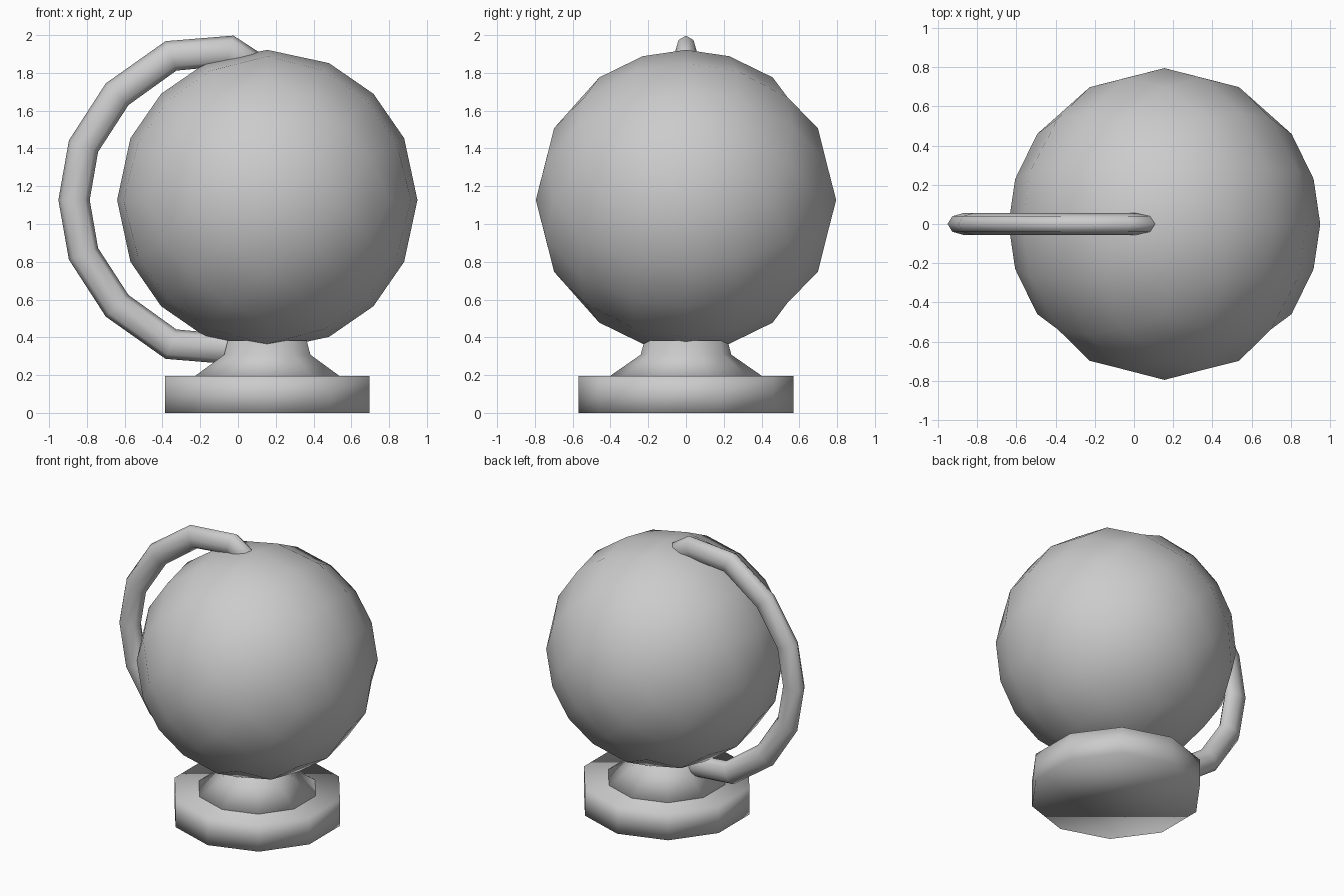
import bpy, bmesh, math
from mathutils import Vector, Matrix

cube = bpy.data.objects.get("Cube")
if cube:
    bpy.data.objects.remove(cube, do_unlink=True)

AXIS_X = 0.155      # vertical axis of globe and stand
GLOBE_Z = 1.127
GLOBE_R = 0.795

grey = bpy.data.materials.new("plain grey")
grey.use_nodes = True
grey.diffuse_color = (0.6, 0.6, 0.6, 1)
grey.node_tree.nodes["Principled BSDF"].inputs["Base Color"].default_value = (0.6, 0.6, 0.6, 1)


def finish(bm, name):
    bmesh.ops.recalc_face_normals(bm, faces=bm.faces)
    for face in bm.faces:
        face.smooth = True
    mesh = bpy.data.meshes.new(name)
    bm.to_mesh(mesh)
    bm.free()
    mesh.materials.append(grey)
    obj = bpy.data.objects.new(name, mesh)
    bpy.context.collection.objects.link(obj)
    return obj


def skin(bm, rings):
    """Join successive vertex rings with quads and cap both ends."""
    loops = [[bm.verts.new(p) for p in ring] for ring in rings]
    n = len(loops[0])
    for a, b in zip(loops, loops[1:]):
        for i in range(n):
            j = (i + 1) % n
            bm.faces.new((a[i], a[j], b[j], b[i]))
    bm.faces.new(loops[0])
    bm.faces.new(loops[-1])


def lathe(name, profile, sides=10):
    bm = bmesh.new()
    turns = [math.pi / 2 + math.tau * i / sides for i in range(sides)]
    skin(bm, [[(AXIS_X + r * math.cos(t), r * math.sin(t), z) for t in turns]
              for r, z in profile])
    return finish(bm, name)


# Globe: subdivided cube rounded into a ball, turned to stand on an edge
def rounded(p):
    x, y, z = (c * c for c in p)
    return Vector((p.x * math.sqrt(1 - y / 2 - z / 2 + y * z / 3),
                   p.y * math.sqrt(1 - x / 2 - z / 2 + x * z / 3),
                   p.z * math.sqrt(1 - x / 2 - y / 2 + x * y / 3)))


bm = bmesh.new()
bmesh.ops.create_cube(bm, size=2)
bmesh.ops.subdivide_edges(bm, edges=bm.edges[:], cuts=3, use_grid_fill=True)
turn = Matrix.Rotation(math.radians(45), 3, 'Y')
for v in bm.verts:
    v.co = turn @ rounded(v.co) * GLOBE_R + Vector((AXIS_X, 0, GLOBE_Z))
finish(bm, "globe")

# Stand: ten-sided foot and flared neck
lathe("foot", [(0.57, 0), (0.57, 0.1), (0.57, 0.195)])
lathe("neck", [(0.41, 0.19), (0.24, 0.308), (0.22, 0.382)])

# Arm: oval tube swept along a half ring, ends bent into globe and neck
upper = [(0.14, 0.665), (-0.045, 0.79), (-0.355, 0.763),
         (-0.64, 0.56), (-0.818, 0.285)]
path = [Vector((x, 0, GLOBE_Z + h)) for x, h in upper]
path.append(Vector((-0.868, 0, GLOBE_Z)))
path += [Vector((x, 0, GLOBE_Z - h)) for x, h in reversed(upper)]

rings = []
last = len(path) - 1
for i, p in enumerate(path):
    ahead = (path[min(i + 1, last)] - p).normalized()
    behind = (p - path[max(i - 1, 0)]).normalized()
    along = (ahead + behind).normalized()
    side = Vector((along.z, 0, -along.x))
    rings.append([p + side * 0.083 * math.cos(math.tau * k / 8)
                  + Vector((0, 0.056 * math.sin(math.tau * k / 8), 0))
                  for k in range(8)])
bm = bmesh.new()
skin(bm, rings)
finish(bm, "arm")
